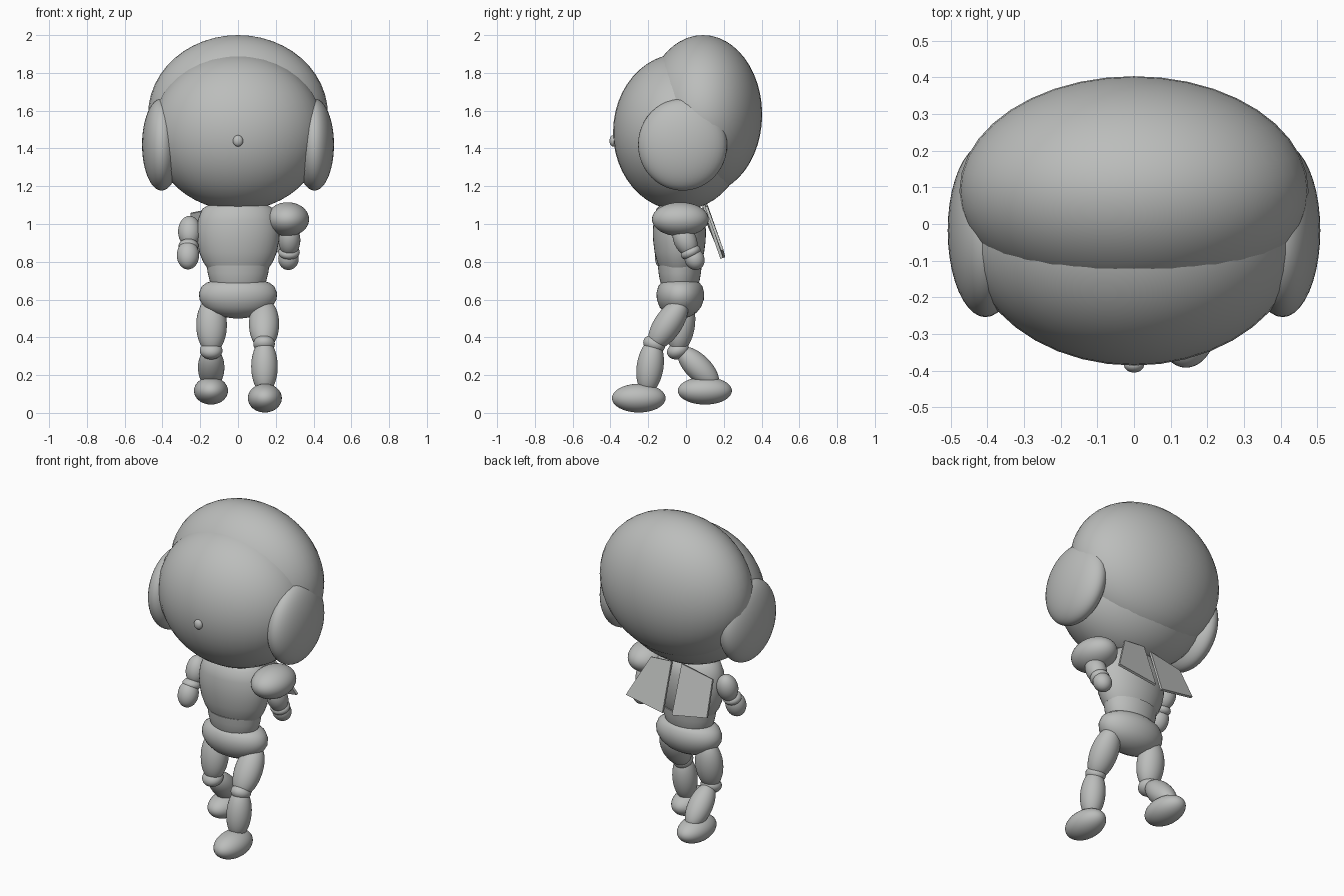
import bpy
import bmesh
import math
from mathutils import Vector

cube = bpy.data.objects.get("Cube")
if cube:
    bpy.data.objects.remove(cube, do_unlink=True)

# One matte grey covers the whole figure
grey = bpy.data.materials.new("soft_grey")
grey.use_nodes = True
COLOUR = (0.5, 0.51, 0.5, 1)
grey.diffuse_color = COLOUR
grey.node_tree.nodes["Principled BSDF"].inputs["Base Color"].default_value = COLOUR


def finish(name, bm, smooth=True):
    bmesh.ops.recalc_face_normals(bm, faces=bm.faces)
    mesh = bpy.data.meshes.new(name)
    bm.to_mesh(mesh)
    bm.free()
    mesh.materials.append(grey)
    obj = bpy.data.objects.new(name, mesh)
    bpy.context.collection.objects.link(obj)
    if smooth:
        bpy.ops.object.select_all(action='DESELECT')
        obj.select_set(True)
        bpy.context.view_layer.objects.active = obj
        bpy.ops.object.shade_smooth_by_angle(angle=math.radians(40))
    return obj


def ellipsoid(name, centre, radii, tilt=0):
    """Rounded part; tilt leans it about the x axis, in degrees."""
    bm = bmesh.new()
    bmesh.ops.create_uvsphere(bm, u_segments=40, v_segments=24, radius=1)
    bmesh.ops.scale(bm, vec=radii, verts=bm.verts)
    obj = finish(name, bm)
    obj.location = centre
    obj.rotation_euler.x = math.radians(tilt)
    return obj


def lathe(name, profile, depth, y, sides=40):
    """Turned part with an oval section; profile is (radius, height)."""
    bm = bmesh.new()
    rings = []
    for r, z in profile:
        rings.append([bm.verts.new((r * math.cos(a), y + r * depth * math.sin(a), z))
                      for a in (2 * math.pi * i / sides for i in range(sides))])
    for low, high in zip(rings, rings[1:]):
        for i in range(sides):
            j = (i + 1) % sides
            bm.faces.new((low[i], low[j], high[j], high[i]))
    bm.faces.new(rings[0])
    bm.faces.new(rings[-1])
    return finish(name, bm)


def plate(name, corners, thickness=0.014):
    bm = bmesh.new()
    face = bm.faces.new([bm.verts.new(c) for c in corners])
    face.normal_update()
    offset = face.normal * thickness
    new = bmesh.ops.extrude_face_region(bm, geom=[face], use_keep_orig=True)["geom"]
    bmesh.ops.translate(bm, vec=offset, verts=[v for v in new if isinstance(v, bmesh.types.BMVert)])
    return finish(name, bm, smooth=False)


# Head
ellipsoid("face", (0, -0.03, 1.487), (0.457, 0.356, 0.415))
ellipsoid("hair", (0, 0.09, 1.58), (0.476, 0.313, 0.42))
ellipsoid("nose", (0, -0.385, 1.44), (0.027, 0.02, 0.03))
for side, sign in (("left", 1), ("right", -1)):
    ellipsoid(side + "_ear", (sign * 0.405, -0.018, 1.42), (0.103, 0.236, 0.243))

# Body
lathe("chest", [(0.165, 0.77), (0.185, 0.8), (0.205, 0.85), (0.217, 0.91), (0.22, 0.96),
                (0.213, 1.02), (0.19, 1.08), (0.14, 1.11)], 0.64, -0.035)
lathe("waist", [(0.14, 0.68), (0.15, 0.7), (0.16, 0.74), (0.166, 0.78)], 0.7, -0.033)
lathe("hips", [(0.02, 0.5), (0.08, 0.508), (0.14, 0.53), (0.18, 0.56), (0.204, 0.6),
               (0.207, 0.635), (0.192, 0.67), (0.165, 0.69), (0.13, 0.7)], 0.61, -0.03)

# Left arm, swung back under a puffed shoulder
ellipsoid("left_shoulder", (0.263, -0.03, 1.025), (0.113, 0.15, 0.09))
ellipsoid("left_upper_arm", (0.272, -0.005, 0.915), (0.058, 0.06, 0.09), 25)
ellipsoid("left_wrist", (0.27, 0.025, 0.85), (0.057, 0.055, 0.035), 25)
ellipsoid("left_hand", (0.267, 0.045, 0.815), (0.054, 0.052, 0.06), 25)

# Right arm, swung forward
ellipsoid("right_upper_arm", (-0.257, -0.035, 0.96), (0.06, 0.06, 0.085), -18)
ellipsoid("right_wrist", (-0.262, -0.075, 0.885), (0.053, 0.053, 0.035), -18)
ellipsoid("right_hand", (-0.265, -0.105, 0.835), (0.059, 0.057, 0.077), -18)

# Left leg, stepping forward
ellipsoid("left_thigh", (0.138, -0.095, 0.47), (0.08, 0.074, 0.155), -34)
ellipsoid("left_knee", (0.138, -0.168, 0.365), (0.057, 0.06, 0.045), -20)
ellipsoid("left_shin", (0.14, -0.19, 0.245), (0.07, 0.071, 0.145), -8)
ellipsoid("left_foot", (0.142, -0.25, 0.078), (0.09, 0.142, 0.076))

# Right leg, trailing behind
ellipsoid("right_thigh", (-0.14, -0.025, 0.465), (0.081, 0.072, 0.15), -8)
ellipsoid("right_knee", (-0.142, -0.042, 0.33), (0.06, 0.06, 0.045), 20)
ellipsoid("right_shin", (-0.142, 0.065, 0.24), (0.07, 0.068, 0.14), 45)
ellipsoid("right_foot", (-0.143, 0.1, 0.117), (0.09, 0.143, 0.073))

# Two flat panels hanging off the back
plate("left_back_panel", [(0.02, 0.1, 1.1), (0.16, 0.1, 1.09), (0.27, 0.185, 0.86), (0.015, 0.195, 0.82)])
plate("right_back_panel", [(-0.04, 0.1, 1.1), (-0.25, 0.1, 1.06), (-0.27, 0.185, 0.86), (-0.04, 0.195, 0.82)])
